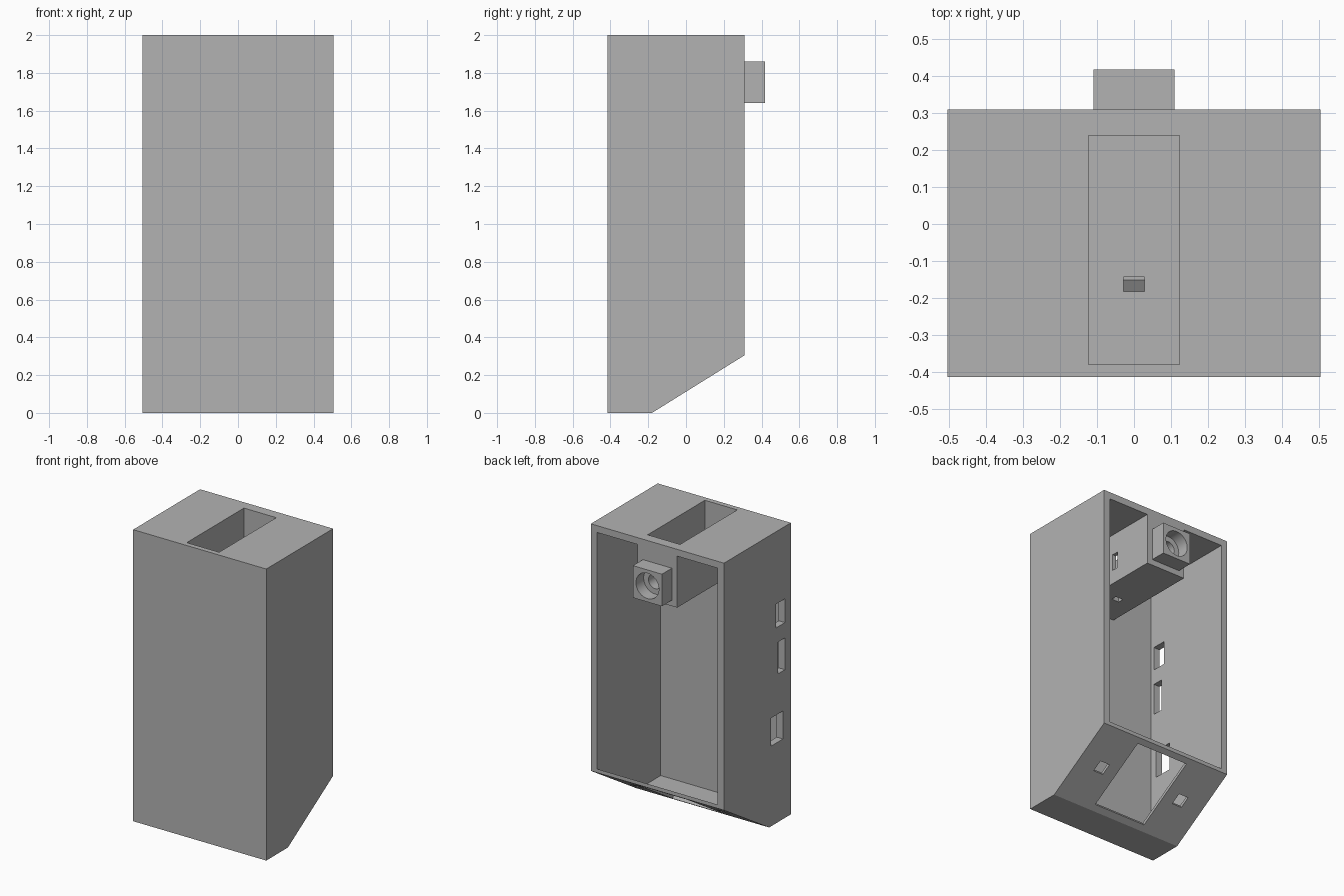
import bpy
import bmesh
import math
from mathutils import Matrix, Vector

cube = bpy.data.objects.get("Cube")
if cube:
    bpy.data.objects.remove(cube, do_unlink=True)

# One plain grey plastic
grey = bpy.data.materials.new("grey_plastic")
grey.use_nodes = True
colour = (0.45, 0.45, 0.45, 1)
grey.diffuse_color = colour
grey.node_tree.nodes["Principled BSDF"].inputs["Base Color"].default_value = colour


def make_object(name, bm):
    bmesh.ops.recalc_face_normals(bm, faces=bm.faces[:])
    mesh = bpy.data.meshes.new(name)
    bm.to_mesh(mesh)
    bm.free()
    mesh.materials.append(grey)
    obj = bpy.data.objects.new(name, mesh)
    bpy.context.scene.collection.objects.link(obj)
    return obj


def prism(name, half_width, profile):
    """Extrude a side profile of (y, z) points across x."""
    bm = bmesh.new()
    face = bm.faces.new([bm.verts.new((-half_width, y, z)) for y, z in profile])
    result = bmesh.ops.extrude_face_region(bm, geom=[face])
    moved = [v for v in result["geom"] if isinstance(v, bmesh.types.BMVert)]
    bmesh.ops.translate(bm, verts=moved, vec=(2 * half_width, 0, 0))
    return make_object(name, bm)


def box(name, x, y, z, tilt=0.0):
    """Box from (min, max) ranges, optionally tilted about x at its centre."""
    bm = bmesh.new()
    bmesh.ops.create_cube(bm, size=1)
    size = Vector([r[1] - r[0] for r in (x, y, z)])
    centre = Vector([(r[0] + r[1]) / 2 for r in (x, y, z)])
    matrix = Matrix.Translation(centre) @ Matrix.Rotation(tilt, 4, "X") @ Matrix.Diagonal(size.to_4d())
    bm.transform(matrix)
    return make_object(name, bm)


def bore(name, radius, y, z):
    """Cylinder along y."""
    bm = bmesh.new()
    bmesh.ops.create_cone(bm, cap_ends=True, segments=48, radius1=radius,
                          radius2=radius, depth=y[1] - y[0])
    bm.transform(Matrix.Translation((0, (y[0] + y[1]) / 2, z)) @ Matrix.Rotation(math.pi / 2, 4, "X"))
    return make_object(name, bm)


def combine(target, other, operation="DIFFERENCE"):
    """Apply a boolean and discard the helper."""
    other.hide_render = True
    mod = target.modifiers.new("cut", "BOOLEAN")
    mod.operation = operation
    mod.solver = "EXACT"
    mod.object = other
    bpy.context.view_layer.objects.active = target
    bpy.ops.object.modifier_apply(modifier=mod.name)
    bpy.data.objects.remove(other, do_unlink=True)


front, back, top = -0.415, 0.31, 2.0
bend, rise = -0.18, 0.305
slope = rise / (back - bend)
tilt = math.atan(slope)

# Outer shell with sloped underside
housing = prism("housing", 0.505, [(front, 0), (bend, 0), (back, rise), (back, top), (front, top)])

# Open-backed cavity, leaving the pocket block standing
floor, plate = 0.022, 0.026
reach = 0.4
cavity = prism("cavity", 0.458, [
    (-0.38, floor), (bend + (floor - plate) / slope, floor),
    (reach, slope * (reach - bend) + plate), (reach, 1.953), (-0.38, 1.953)])
combine(cavity, box("pocket_block", (-0.15, 0.15), (-0.6, 0.6), (1.6, 2.2)))
combine(housing, cavity)

# Square boss on the back of the pocket
combine(housing, box("boss", (-0.11, 0.11), (0.28, 0.418), (1.64, 1.86)), "UNION")

# Pocket slot and stepped bore through the boss
combine(housing, box("slot", (-0.123, 0.123), (-0.38, 0.24), (1.63, 2.1)))
combine(housing, bore("wide_bore", 0.087, (0.335, 0.5), 1.75))
combine(housing, bore("narrow_bore", 0.05, (0.2, 0.4), 1.75))

# Small openings in the pocket floor and left side
combine(housing, box("floor_hole", (-0.028, 0.028), (-0.183, -0.143), (1.55, 1.7)))
combine(housing, box("side_hole", (0.1, 0.2), (-0.03, 0.017), (1.697, 1.81)))

# Three slots in the right wall
for y, z in [((-0.351, -0.252), (1.34, 1.503)),
             ((-0.351, -0.274), (1.017, 1.235)),
             ((-0.329, -0.198), (0.55, 0.742))]:
    combine(housing, box("wall_slot", (-0.6, -0.4), y, z))

# Window and two square holes through the sloped plate
mid_y = 0.0675
mid_z = slope * (mid_y - bend)


def slope_cut(x, half_width, half_length):
    combine(housing, box("slope_cut", (x - half_width, x + half_width),
                         (mid_y - half_length, mid_y + half_length),
                         (mid_z - 0.06, mid_z + 0.06), tilt))


slope_cut(0, 0.2, 0.245)
for side in (-1, 1):
    slope_cut(side * 0.323, 0.037, 0.039)

# Smooth bores, crisp edges
bpy.ops.object.select_all(action="DESELECT")
housing.select_set(True)
bpy.context.view_layer.objects.active = housing
bpy.ops.object.shade_smooth_by_angle(angle=math.radians(30))
